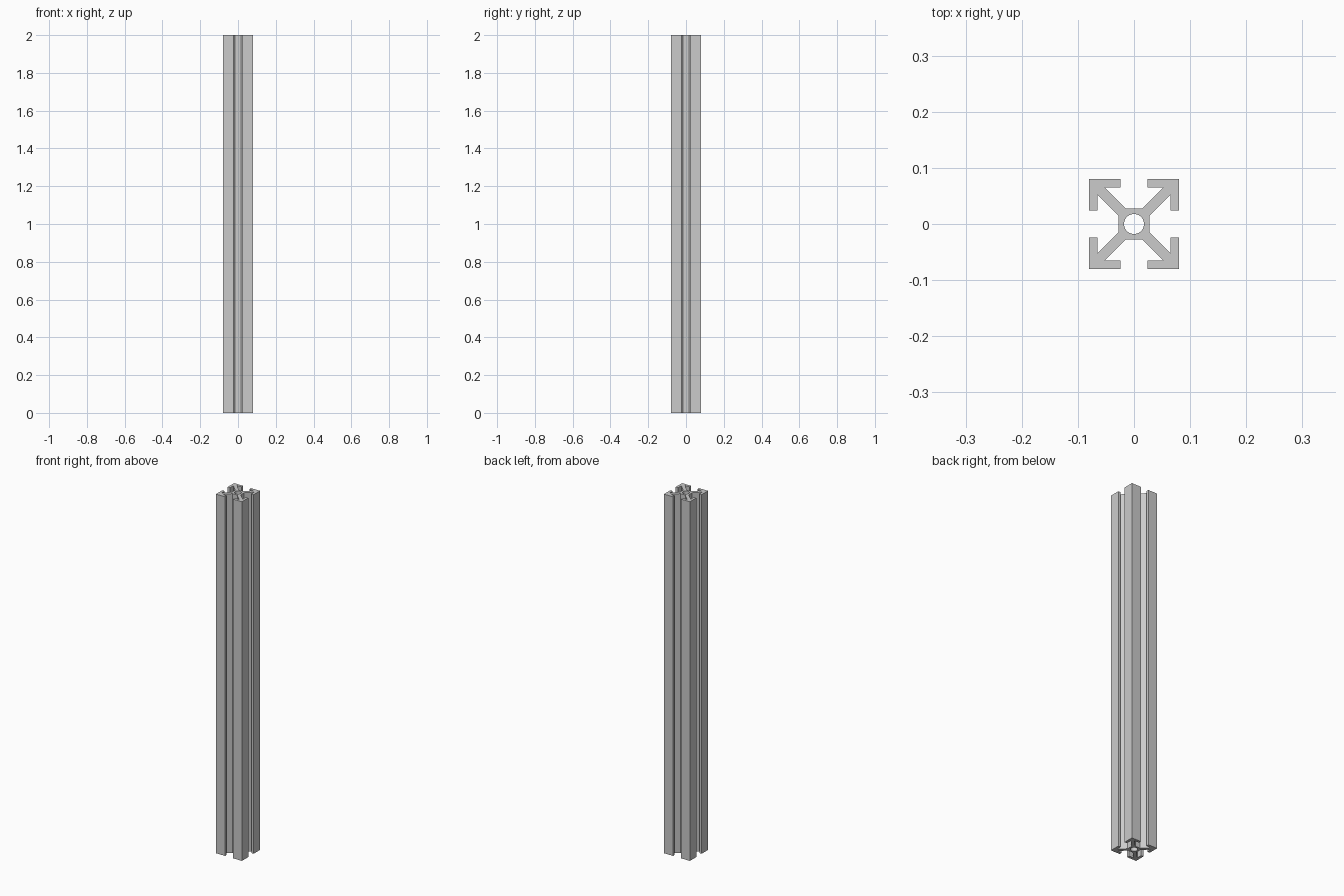
import bpy, bmesh, math
from mathutils import Matrix, Vector

cube = bpy.data.objects.get("Cube")
if cube:
    bpy.data.objects.remove(cube, do_unlink=True)

HEIGHT = 2.0
OUTER, LIP, SLOT = 0.08, 0.065, 0.024   # half width, inside of lip, half slot opening
CORE, WEB = 0.028, 0.013                # half core width, diagonal web offset
HOLE_RADIUS, HOLE_SIDES = 0.0178, 40

# Plain aluminium colour
metal = bpy.data.materials.new("aluminium_grey")
metal.use_nodes = True
grey = (0.6, 0.6, 0.6, 1.0)
metal.diffuse_color = grey
metal.node_tree.nodes["Principled BSDF"].inputs["Base Color"].default_value = grey

# One arrow-shaped corner of the section, repeated around the axis
half = [(CORE, CORE - WEB), (LIP, LIP - WEB), (LIP, SLOT), (OUTER, SLOT)]
corner = half + [(OUTER, OUTER)] + [(y, x) for x, y in reversed(half)]
outline = []
for i in range(4):
    turn = Matrix.Rotation(i * math.pi / 2, 2)
    outline += [turn @ Vector(p) for p in corner]

# Round centre bore
step = math.tau / HOLE_SIDES
bore = [(HOLE_RADIUS * math.cos(i * step), HOLE_RADIUS * math.sin(i * step))
        for i in range(HOLE_SIDES)]


def add_loop(curve, points):
    spline = curve.splines.new("POLY")
    spline.points.add(len(points) - 1)
    for target, (x, y) in zip(spline.points, points):
        target.co = (x, y, 0, 1)
    spline.use_cyclic_u = True


# Filled section extruded to full height
section = bpy.data.curves.new("slotted_rail", "CURVE")
section.dimensions = "2D"
section.fill_mode = "BOTH"
section.extrude = HEIGHT / 2
add_loop(section, outline)
add_loop(section, bore)
section.materials.append(metal)
rail = bpy.data.objects.new("slotted_rail", section)
bpy.context.collection.objects.link(rail)

bpy.ops.object.select_all(action="DESELECT")
rail.select_set(True)
bpy.context.view_layer.objects.active = rail
bpy.ops.object.convert(target="MESH")
rail = bpy.context.object

# Weld the caps to the walls and stand the rail on the ground
bm = bmesh.new()
bm.from_mesh(rail.data)
bmesh.ops.remove_doubles(bm, verts=bm.verts, dist=0.0001)
bmesh.ops.recalc_face_normals(bm, faces=bm.faces)
bmesh.ops.translate(bm, verts=bm.verts, vec=(0, 0, HEIGHT / 2))
bm.to_mesh(rail.data)
bm.free()
bpy.ops.object.shade_smooth_by_angle(angle=math.radians(30))
